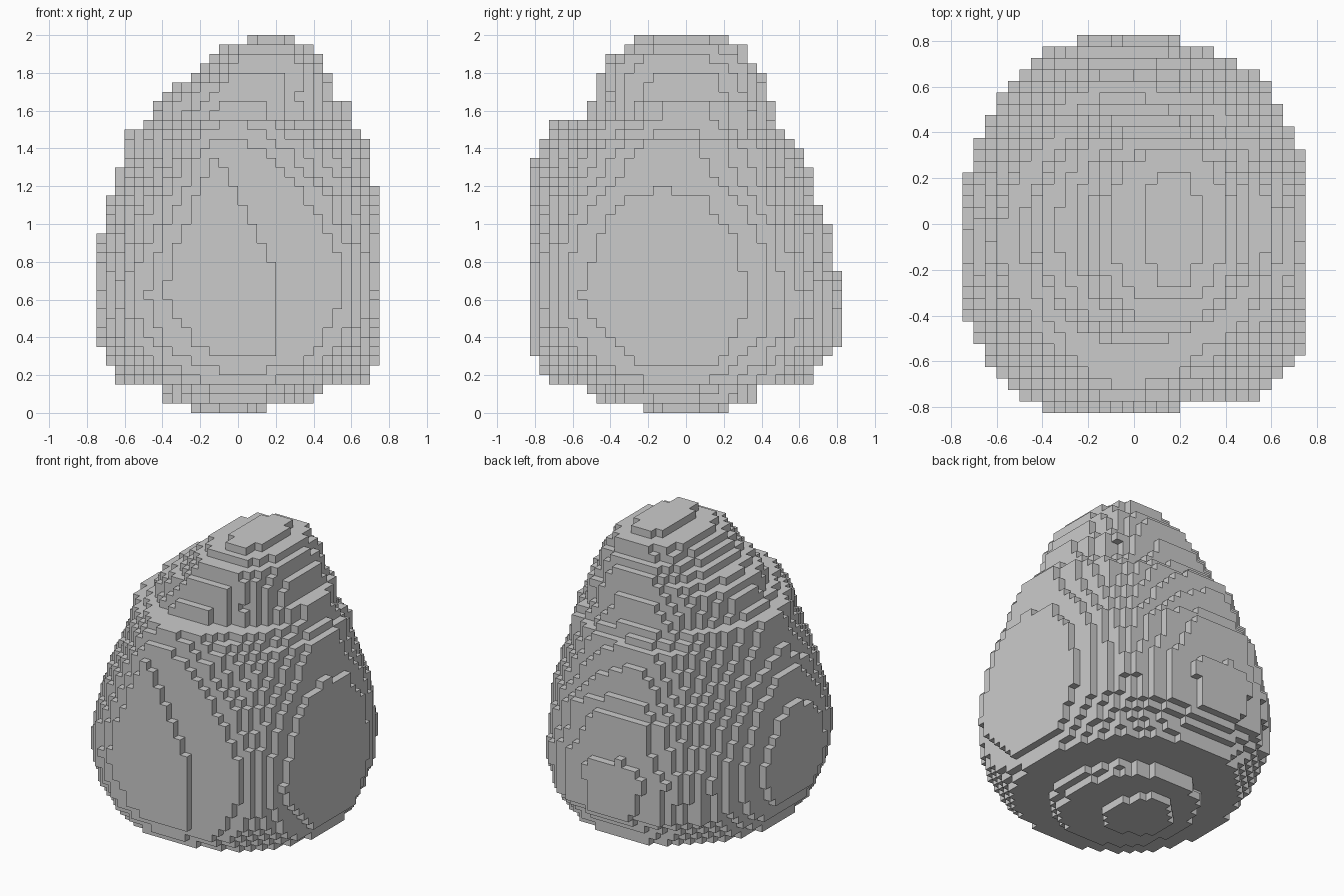
import bpy
import bmesh
from mathutils import Vector, noise

if "Cube" in bpy.data.objects:
    bpy.data.objects.remove(bpy.data.objects["Cube"], do_unlink=True)

CELL = 0.05
ORIGIN = Vector((-0.75, -0.825, 0.0))
COUNT = (30, 33, 40)

# Boulder profile: (height, left edge, right edge, front edge, back edge)
PROFILE = [
    (.025, -.24, .14, -.22, .22), (.075, -.39, .39, -.47, .37),
    (.125, -.39, .44, -.52, .37), (.175, -.64, .69, -.72, .67),
    (.275, -.7, .74, -.79, .72), (.375, -.74, .75, -.82, .81),
    (.625, -.76, .77, -.84, .82), (.875, -.74, .77, -.85, .77),
    (.975, -.72, .76, -.84, .77), (1.125, -.69, .74, -.83, .69),
    (1.225, -.64, .71, -.82, .67), (1.375, -.61, .7, -.79, .62),
    (1.425, -.6, .69, -.77, .56), (1.475, -.59, .64, -.74, .52),
    (1.525, -.49, .61, -.71, .49), (1.575, -.45, .6, -.54, .48),
    (1.625, -.44, .59, -.52, .47), (1.675, -.42, .52, -.49, .44),
    (1.775, -.24, .49, -.47, .42), (1.875, -.14, .44, -.42, .32),
    (1.925, -.09, .39, -.32, .32), (1.975, .06, .29, -.27, .22),
]

# Heights of foot, belly, shoulder, neck and crown, and the ridge lines there
STAGES = (0.2, 0.6, 1.35, 1.6, 1.9)
RIDGE_X = (0, -.08, -.14, 0, .17)
RIDGE_Y = (-.05, -.1, -.12, -.03, -.02)

# Corner fullness of each quadrant (right side?, back?) at each stage
FULLNESS = {
    (True, True): (2.2, 2.65, 2.3, 2.2, 3),
    (False, True): (2.1, 2.2, 1.6, 1.9, 3),
    (False, False): (2.2, 2.5, 1.3, 1.8, 3),
    (True, False): (2.3, 3.6, 2, 1.6, 3),
}


def blend(z, stops, values):
    """Value at height z, straight between the stops."""
    if z <= stops[0]:
        return values[0]
    for n in range(1, len(stops)):
        if z <= stops[n]:
            t = (z - stops[n - 1]) / (stops[n] - stops[n - 1])
            return values[n - 1] + t * (values[n] - values[n - 1])
    return values[-1]


def front_ridge(z):
    """Right end of the foremost slab of the front face."""
    return 0.2 - max(0, z - 0.75) / 2


def reach(value, middle, low, high):
    """Distance from the ridge line as a share of the way to the edge."""
    edge = high if value > middle else low
    return (value - middle) / (edge - middle)


def fill_layer(k):
    z = (k + 0.5) * CELL
    heights, *edges = zip(*PROFILE)
    x0, x1, y0, y1 = (blend(z, heights, edge) for edge in edges)
    cx, cy = blend(z, STAGES, RIDGE_X), blend(z, STAGES, RIDGE_Y)
    power = {side: blend(z, STAGES, p) for side, p in FULLNESS.items()}
    cells = set()
    for i in range(COUNT[0]):
        for j in range(COUNT[1]):
            x, y, _ = ORIGIN + Vector((i + 0.5, j + 0.5, 0)) * CELL
            if j == 0 and x > front_ridge(z):
                continue
            u, v = reach(x, cx, x0, x1), reach(y, cy, y0, y1)
            p = power[(x > cx, y > cy)]
            chip = 0.08 * noise.noise(Vector((i, j, k)) * 0.37) * u * v
            if u ** p + v ** p + chip < 1:
                cells.add((i, j, k))
    return cells


# Stack the layers
solid = set()
for layer in range(COUNT[2]):
    solid |= fill_layer(layer)

# Skin: one square for every exposed cell side
bm = bmesh.new()
corners = {}


def corner(p):
    if p not in corners:
        corners[p] = bm.verts.new(ORIGIN + Vector(p) * CELL)
    return corners[p]


for cell in sorted(solid):
    for axis in range(3):
        for step in (0, 1):
            beside = list(cell)
            beside[axis] += 2 * step - 1
            if tuple(beside) in solid:
                continue
            a, b = (axis + 1) % 3, (axis + 2) % 3
            ring = []
            for da, db in ((0, 0), (1, 0), (1, 1), (0, 1)):
                p = list(cell)
                p[axis] += step
                p[a] += da
                p[b] += db
                ring.append(corner(tuple(p)))
            bm.faces.new(ring if step else ring[::-1])

# Merge flat areas into single slabs
bmesh.ops.dissolve_limit(bm, angle_limit=0.01, verts=bm.verts[:],
                         edges=bm.edges[:])

mesh = bpy.data.meshes.new("boulder")
bm.to_mesh(mesh)
bm.free()
boulder = bpy.data.objects.new("boulder", mesh)
bpy.context.collection.objects.link(boulder)

# Stone colour
stone = bpy.data.materials.new("stone grey")
stone.use_nodes = True
colour = (0.6, 0.6, 0.6, 1.0)
stone.diffuse_color = colour
stone.node_tree.nodes["Principled BSDF"].inputs["Base Color"].default_value = colour
mesh.materials.append(stone)
